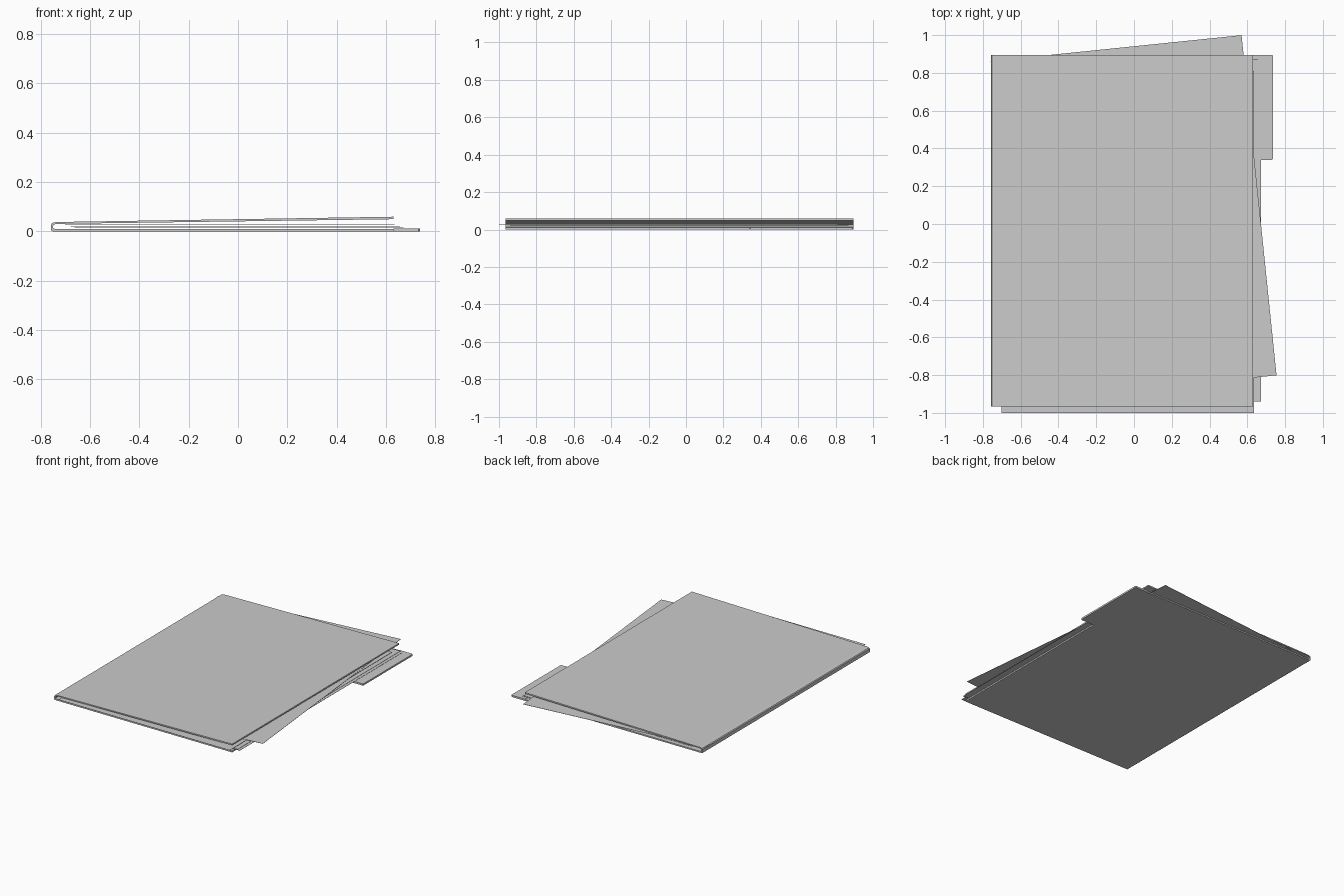
import bpy, bmesh, math
from mathutils import Matrix, Vector

if "Cube" in bpy.data.objects:
    bpy.data.objects.remove(bpy.data.objects["Cube"])


def prism(name, points, direction):
    """Extrude a closed outline of 3D points along a direction."""
    bm = bmesh.new()
    face = bm.faces.new([bm.verts.new(p) for p in points])
    out = bmesh.ops.extrude_face_region(bm, geom=[face])
    verts = [v for v in out["geom"] if isinstance(v, bmesh.types.BMVert)]
    bmesh.ops.translate(bm, vec=Vector(direction), verts=verts)
    bmesh.ops.recalc_face_normals(bm, faces=bm.faces)
    mesh = bpy.data.meshes.new(name)
    bm.to_mesh(mesh)
    bm.free()
    obj = bpy.data.objects.new(name, mesh)
    bpy.context.collection.objects.link(obj)
    return obj


def sheet(name, cx, cy, z, angle=0.0):
    """A thin sheet of paper, all the same size."""
    w, h = 1.335 / 2, 1.81 / 2
    corners = [(-w, -h, 0), (w, -h, 0), (w, h, 0), (-w, h, 0)]
    obj = prism(name, corners, (0, 0, 0.0015))
    obj.matrix_world = (Matrix.Translation((cx, cy, z))
                        @ Matrix.Rotation(math.radians(angle), 4, 'Z'))
    return obj


Y0, Y1 = -0.965, 0.895

# Folded card: back cover, spine and slightly raised front cover in one profile
profile = [(0.63, 0), (-0.752, 0), (-0.757, 0.004), (-0.757, 0.028),
           (-0.752, 0.034), (-0.735, 0.0375), (0.63, 0.059), (0.63, 0.049),
           (-0.735, 0.030), (-0.747, 0.027), (-0.749, 0.022),
           (-0.749, 0.013), (-0.744, 0.010), (0.63, 0.010)]
prism("folder_cover", [(x, Y0, z) for x, z in profile], (0, Y1 - Y0, 0))

# Index tab on the back cover, with small clipped outer corners
c = 0.006
tab = [(0.63, 0.34), (0.737 - c, 0.34), (0.737, 0.34 + c),
       (0.737, Y1 - c), (0.737 - c, Y1), (0.63, Y1)]
prism("index_tab", [(x, y, 0) for x, y in tab], (0, 0, 0.012))

# Loose papers inside
sheet("paper_bottom", 0.004, -0.035, 0.013)
sheet("paper_second", -0.011, -0.035, 0.019)
sheet("paper_low", -0.033, -0.095, 0.028)
sheet("paper_turned", -0.002, 0.031, 0.031, 5.87)
